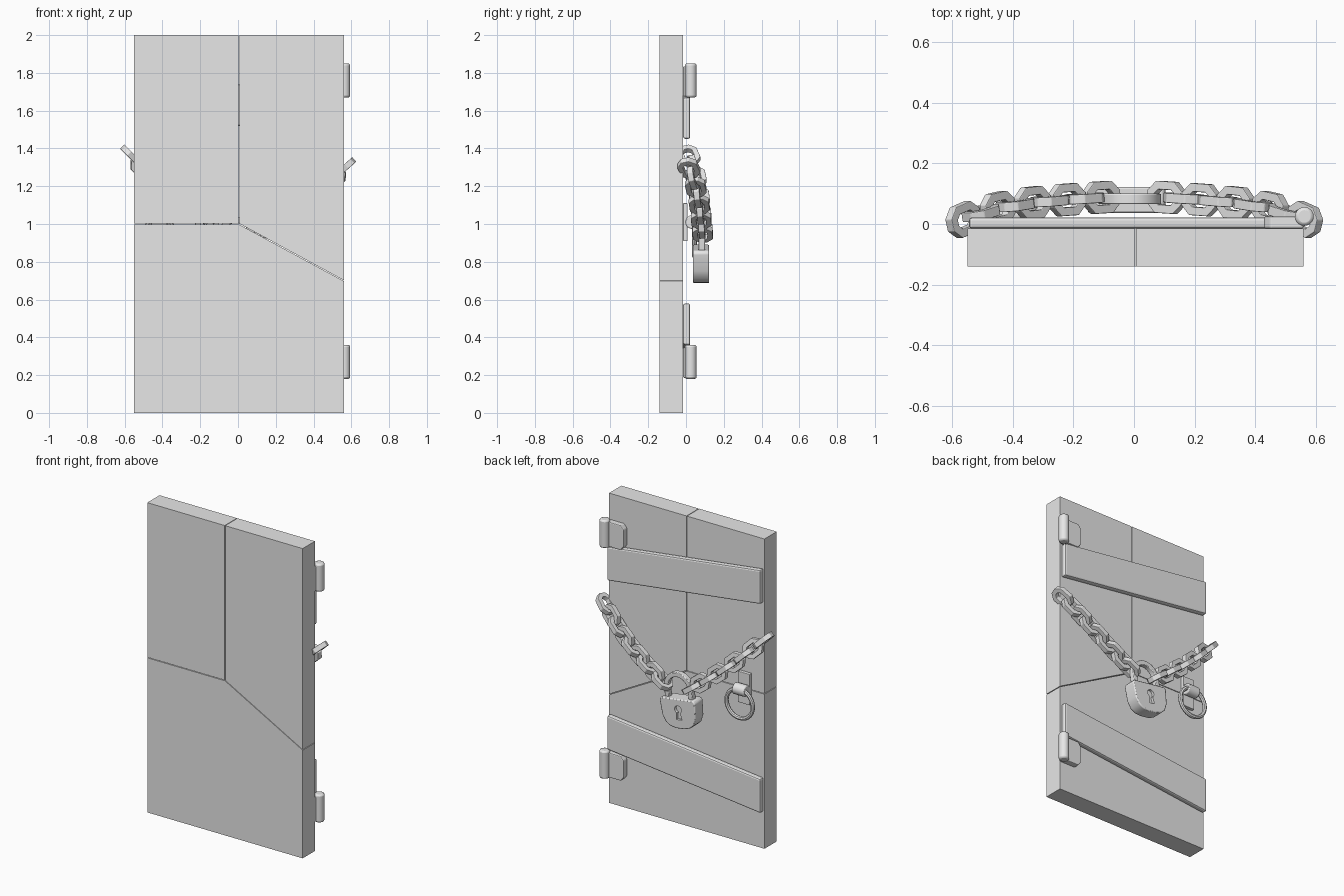
import bpy, bmesh, math
from mathutils import Matrix, Vector

cube = bpy.data.objects.get("Cube")
if cube:
    bpy.data.objects.remove(cube)

grey = bpy.data.materials.new("plain_grey")
grey.use_nodes = True
grey.diffuse_color = (0.8, 0.8, 0.8, 1)
grey.node_tree.nodes["Principled BSDF"].inputs["Base Color"].default_value = (0.8, 0.8, 0.8, 1)


def add(name, bm, bevel=0, smooth=False):
    """Turn a bmesh into an object, with optional bevel and smooth shading."""
    bmesh.ops.recalc_face_normals(bm, faces=bm.faces[:])
    me = bpy.data.meshes.new(name)
    bm.to_mesh(me)
    bm.free()
    me.materials.append(grey)
    ob = bpy.data.objects.new(name, me)
    bpy.context.collection.objects.link(ob)
    if bevel:
        mod = ob.modifiers.new("bevel", "BEVEL")
        mod.width, mod.segments, mod.limit_method = bevel, 2, "ANGLE"
    if smooth:
        bpy.ops.object.select_all(action="DESELECT")
        ob.select_set(True)
        bpy.context.view_layer.objects.active = ob
        bpy.ops.object.shade_smooth_by_angle(angle=math.radians(35))
    return ob


def prism(name, outline, y0, y1, bevel=0, smooth=False):
    """Extrude an x-z outline from y0 to y1."""
    bm = bmesh.new()
    face = bm.faces.new([bm.verts.new((x, y0, z)) for x, z in outline])
    out = bmesh.ops.extrude_face_region(bm, geom=[face])
    moved = [v for v in out["geom"] if isinstance(v, bmesh.types.BMVert)]
    bmesh.ops.translate(bm, verts=moved, vec=(0, y1 - y0, 0))
    return add(name, bm, bevel, smooth)


def cylinder(name, radius, length, matrix, bevel):
    bm = bmesh.new()
    bmesh.ops.create_cone(bm, cap_ends=True, segments=20, radius1=radius, radius2=radius,
                          depth=length, matrix=matrix)
    return add(name, bm, bevel, True)


def arc(cx, cz, r, a0, a1, n):
    angles = [math.radians(a0 + (a1 - a0) * i / n) for i in range(n + 1)]
    return [(cx + r * math.cos(a), cz + r * math.sin(a)) for a in angles]


# Door slab in three fitted panels
L, R, FRONT, BACK = -0.55, 0.56, -0.14, -0.015
MID, G = 0.005, 0.002
prism("lower_panel", [(L, 0), (R, 0), (R, 0.7 - G), (MID, 1 - G), (L, 1 - G)], FRONT, BACK)
prism("upper_right_panel", [(L, 1 + G), (MID - G, 1 + G), (MID - G, 2), (L, 2)], FRONT, BACK)
prism("upper_left_panel", [(MID + G, 1 + G), (R, 0.7 + G), (R, 2), (MID + G, 2)], FRONT, BACK)

# Slanted braces on the back
for name, z_left, z_right in (("upper_brace", 1.45, 1.59), ("lower_brace", 0.36, 0.24)):
    prism(name, [(-0.545, z_right), (0.55, z_left), (0.55, z_left + 0.22),
                 (-0.545, z_right + 0.22)], BACK, 0.022, 0.01)

# Hinges
for name, z in (("upper_hinge", 1.76), ("lower_hinge", 0.27)):
    cylinder(name + "_barrel", 0.031, 0.18, Matrix.Translation((0.563, 0.025, z)), 0.01)
    prism(name + "_plate", [(0.56, z - 0.085), (0.45, z - 0.085), (0.43, z - 0.06),
                            (0.43, z + 0.05), (0.45, z + 0.075), (0.56, z + 0.075)],
          BACK, 0.025, 0.006)


# Chain links: chamfered flat rings
def link_mesh():
    def octagon(a, b, c):
        return [(a, b - c), (a - c, b), (c - a, b), (-a, b - c),
                (-a, c - b), (c - a, -b), (a - c, -b), (a, c - b)]
    bm = bmesh.new()
    h = 0.016
    rings = []
    for pts, w in ((octagon(0.068, 0.053, 0.032), -h), (octagon(0.068, 0.053, 0.032), h),
                   (octagon(0.04, 0.025, 0.015), h), (octagon(0.04, 0.025, 0.015), -h)):
        rings.append([bm.verts.new((x, y, w)) for x, y in pts])
    for k in range(4):
        a, b = rings[k], rings[(k + 1) % 4]
        for i in range(8):
            j = (i + 1) % 8
            bm.faces.new((a[i], a[j], b[j], b[i]))
    return bm


def strand(side, z_in, z_out, t):
    return Vector((side * (0.108 + 0.455 * t), 0.088 - 0.03 * t - 0.043 * t ** 4,
                   z_in + (z_out - z_in) * t - 0.02 * math.sin(math.pi * t)))


for label, side, z_in, z_out in (("left", 1, 0.95, 1.295), ("right", -1, 0.965, 1.36)):
    for i in range(9):
        t = i / 8
        along = (strand(side, z_in, z_out, t + 0.05) - strand(side, z_in, z_out, t - 0.05)).normalized()
        depth = Vector((0, 1, 0))
        depth = (depth - along * depth.dot(along)).normalized()
        across = along.cross(depth)
        width, thick = (depth, across) if i % 2 == 0 else (across, -depth)
        frame = Matrix((along, width, thick)).transposed().to_4x4()
        bm = link_mesh()
        bm.transform(Matrix.Translation(strand(side, z_in, z_out, t)) @ frame)
        add(f"{label}_chain_link_{i + 1}", bm, 0.003)

# Padlock, hanging at a slight tilt about its shackle
half = [(0.115, 0.875), (0.127, 0.86), (0.12, 0.765), (0.1, 0.72), (0.07, 0.698), (0.03, 0.688)]
body = prism("padlock_body", half + [(-x, z) for x, z in reversed(half)], 0.037, 0.122, 0.006, True)
keyhole = arc(0, 0.81, 0.024, -60, 240, 14) + [(-0.02, 0.745), (0.02, 0.745)]
cutter = prism("keyhole_cutter", keyhole, 0.105, 0.15)
cutter.hide_render = True
cutter.hide_viewport = True
cut = body.modifiers.new("keyhole", "BOOLEAN")
cut.object, cut.operation, cut.solver = cutter, "DIFFERENCE", "EXACT"
shackle = prism("padlock_shackle", [(0.1, 0.86)] + arc(0, 0.935, 0.1, 0, 180, 14) + [(-0.1, 0.86), (-0.07, 0.86)]
                + arc(0, 0.935, 0.07, 180, 0, 14) + [(0.07, 0.86)], 0.066, 0.1, 0.004, True)
pivot = Matrix.Translation((-0.008, 0, 0.95))
tilt = pivot @ Matrix.Rotation(math.radians(8), 4, "Y") @ Matrix.Translation((0, 0, -0.95))
for ob in (body, cutter, shackle):
    ob.matrix_world = tilt

# Pull ring with its plate and knuckle
prism("ring_plate", [(-0.46, 0.91), (-0.375, 0.91), (-0.375, 1.11), (-0.46, 1.11)], BACK, 0.008, 0.003)
cylinder("ring_knuckle", 0.036, 0.085,
         Matrix.Translation((-0.415, 0.032, 1.01)) @ Matrix.Rotation(math.pi / 2, 4, "Y"), 0.006)
bm = bmesh.new()
section = [bm.verts.new((0.094 + 0.013 * math.cos(a), 0, 0.013 * math.sin(a)))
           for a in (math.tau * k / 8 for k in range(8))]
edges = [bm.edges.new((section[k], section[(k + 1) % 8])) for k in range(8)]
bmesh.ops.spin(bm, geom=section + edges, cent=(0, 0, 0), axis=(0, 0, 1), angle=math.tau, steps=28)
bmesh.ops.remove_doubles(bm, verts=bm.verts[:], dist=0.0005)
bm.transform(Matrix.Translation((-0.415, 0.045, 0.925)) @ Matrix.Rotation(math.pi / 2, 4, "X"))
add("pull_ring", bm, 0, True)
